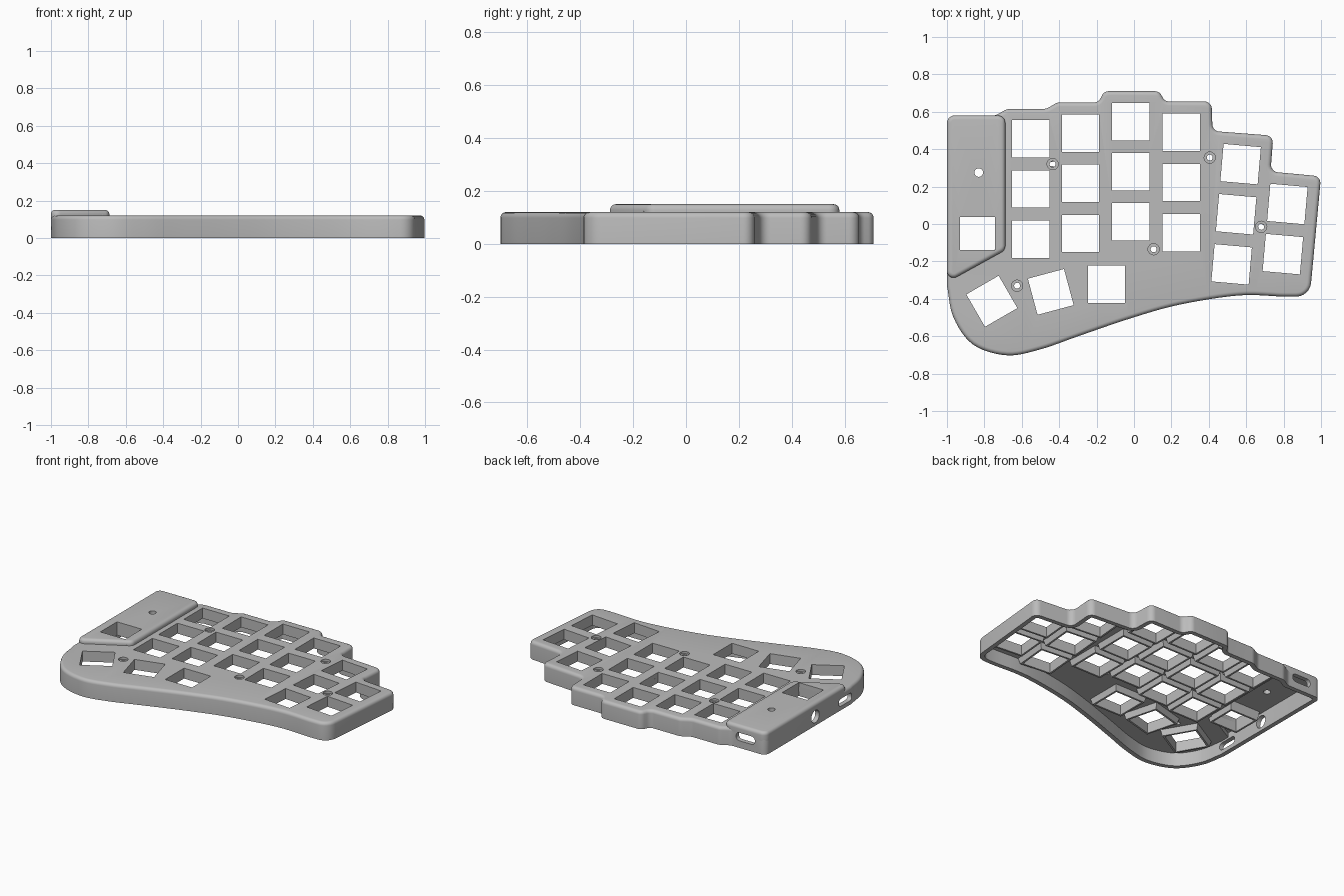
import bpy, bmesh, math
from mathutils import Vector, Matrix

cube = bpy.data.objects.get("Cube")
if cube:
    bpy.data.objects.remove(cube, do_unlink=True)

grey = bpy.data.materials.new("matte_grey")
grey.use_nodes = True
COLOUR = (0.5, 0.5, 0.5, 1)
grey.diffuse_color = COLOUR
grey.node_tree.nodes["Principled BSDF"].inputs["Base Color"].default_value = COLOUR

TOP, CEILING, WALL, ROUND = 0.12, 0.09, 0.03, 0.022


def fillet(corners, steps=6):
    """Round each (x, y, radius) corner of a closed loop; radius 0 keeps the point."""
    loop = []
    for i, (x, y, r) in enumerate(corners):
        p = Vector((x, y))
        if not r:
            loop.append(p)
            continue
        a = (Vector(corners[i - 1][:2]) - p).normalized()
        b = (Vector(corners[(i + 1) % len(corners)][:2]) - p).normalized()
        half = a.angle(b) / 2
        centre = p + (a + b).normalized() * (r / math.sin(half))
        start = p + a * (r / math.tan(half)) - centre
        end = p + b * (r / math.tan(half)) - centre
        sweep = start.angle_signed(end)
        for k in range(steps + 1):
            loop.append(centre + Matrix.Rotation(-sweep * k / steps, 2) @ start)
    return loop


def spline(points, steps=6):
    """Smooth open curve through the points."""
    p = [Vector(q) for q in points]
    p = [p[0] * 2 - p[1]] + p + [p[-1] * 2 - p[-2]]
    out = []
    for a, b, c, d in zip(p, p[1:], p[2:], p[3:]):
        for k in range(steps):
            t = k / steps
            out.append(b + (c - a) * t / 2 + (a * 2 - b * 5 + c * 4 - d) * t * t / 2
                       + (b * 3 - a - c * 3 + d) * t ** 3 / 2)
    return out + [p[-2]]


def inset(loop, dist):
    """Move a clockwise loop inwards."""
    out = []
    for i, p in enumerate(loop):
        a = (p - loop[i - 1]).normalized()
        b = (loop[(i + 1) % len(loop)] - p).normalized()
        na, nb = Vector((a.y, -a.x)), Vector((b.y, -b.x))
        out.append(p + (na + nb) * (dist / (1 + na.dot(nb))))
    return out


def rect(w, h, cx=0, cy=0, r=0):
    return fillet([(cx + sx * w / 2, cy + sy * h / 2, r)
                   for sx, sy in ((-1, 1), (1, 1), (1, -1), (-1, -1))])


def circle(x, y, r, n=24):
    return [Vector((x + r * math.cos(k * math.tau / n), y - r * math.sin(k * math.tau / n)))
            for k in range(n)]


def loft(bm, rings, matrix=Matrix(), tube=False):
    """Skin a list of (loop, height) rings, capped or joined end to start."""
    vs = [[bm.verts.new(matrix @ Vector((p.x, p.y, z))) for p in loop] for loop, z in rings]
    pairs = list(zip(vs, vs[1:])) + ([(vs[-1], vs[0])] if tube else [])
    for a, b in pairs:
        for i in range(len(a)):
            bm.faces.new((a[i - 1], a[i], b[i], b[i - 1]))
    if not tube:
        bm.faces.new(vs[0])
        bm.faces.new(vs[-1])


def finish(name, bm):
    bmesh.ops.recalc_face_normals(bm, faces=bm.faces)
    mesh = bpy.data.meshes.new(name)
    bm.to_mesh(mesh)
    bm.free()
    mesh.materials.append(grey)
    ob = bpy.data.objects.new(name, mesh)
    bpy.context.collection.objects.link(ob)
    return ob


def cut(ob, cutters):
    for c in cutters:
        m = ob.modifiers.new(c.name, "BOOLEAN")
        m.operation, m.solver, m.object = "DIFFERENCE", "EXACT", c
    bpy.context.view_layer.update()
    mesh = bpy.data.meshes.new_from_object(ob.evaluated_get(bpy.context.evaluated_depsgraph_get()))
    ob.modifiers.clear()
    ob.data = mesh


def shell(name, loop, base, ceiling, top):
    """Open-bottomed shell with a rounded top edge."""
    rings = [(inset(loop, WALL), ceiling), (inset(loop, WALL), base), (loop, base)]
    for k in range(6):
        a = k / 5 * math.pi / 2
        rings.append((inset(loop, ROUND * (1 - math.cos(a))), top - ROUND * (1 - math.sin(a))))
    bm = bmesh.new()
    loft(bm, rings)
    return finish(name, bm)


# Case outline: stepped back and right side, flowing front edge
steps = [(-1, .58, .04), (-.74, .58, .06), (-.68, .615, .06), (-.47, .615, .06), (-.41, .65, .06),
         (-.19, .65, .04), (-.16, .71, .04), (.135, .71, .04), (.165, .655, .04),
         (.415, .655, .04), (.42, .497, .04), (.745, .472, .04), (.73, .28, .04),
         (1, .255, .04), (.94, -.388, .08)]
front = spline([(.8, -.388), (.56, -.382), (.24, -.432), (-.02, -.505), (-.29, -.597),
                (-.5, -.67), (-.68, -.702), (-.86, -.645), (-.965, -.5), (-1, -.33)])
outline = fillet(steps + [(p.x, p.y, 0) for p in front])
case = shell("case_shell", outline, 0, CEILING, TOP)

# Raised cover over the electronics
cover_loop = fillet([(-1, .58, .04), (-.688, .58, .04), (-.688, -.14, .04), (-1, -.312, .035)])
cover = shell("electronics_cover", cover_loop, CEILING, TOP, 0.15)

# Key positions: x, y, turn in degrees
keys = [(x, y - .268 * k, 0) for x, y in ((-.553, .455), (-.286, .485), (-.018, .547), (.252, .49))
        for k in range(3)]
keys += [(.57 - .024 * k, .32 - .268 * k, -5) for k in range(3)]
keys += [(.82 - .024 * k, .107 - .268 * k, -5) for k in range(2)]
keys += [(-.147, -.323, 0), (-.445, -.363, 15), (-.76, -.413, 30)]
screws = [(-.435, .32), (.405, .355), (.68, -.015), (.105, -.135), (-.625, -.33)]
KEY, EXTRA = 0.2, (0.185, 0.177)
extra_place = Matrix.Translation((-.837, -.05, 0))


def place(x, y, turn):
    return Matrix.Translation((x, y, 0)) @ Matrix.Rotation(math.radians(turn), 4, "Z")


# Cutters: key openings, screw holes, sunken screw seats, ports, cover pocket
bm = bmesh.new()
for key in keys:
    loft(bm, [(rect(KEY, KEY), .05), (rect(KEY, KEY), .2)], place(*key))
for x, y in screws:
    loft(bm, [(circle(x, y, .016), .05), (circle(x, y, .016), .2)])
key_cutter = finish("key_cutter", bm)

bm = bmesh.new()
for x, y in screws:
    loft(bm, [(circle(x, y, .03), .105), (circle(x, y, .03), .2)])
seat_cutter = finish("seat_cutter", bm)

bm = bmesh.new()
loft(bm, [(inset(cover_loop, WALL), .05), (inset(cover_loop, WALL), .2)])
pocket_cutter = finish("pocket_cutter", bm)

bm = bmesh.new()
to_left = Matrix(((0, 0, 1, 0), (1, 0, 0, 0), (0, 1, 0, 0), (0, 0, 0, 1)))
to_back = Matrix(((1, 0, 0, 0), (0, 0, 1, 0), (0, 1, 0, 0), (0, 0, 0, 1)))
for loop, matrix, near, far in ((rect(.14, .054, -.85, .075, .024), to_back, .52, .62),
                                (circle(.05, .062, .042), to_left, -1.05, -.94),
                                (rect(.14, .05, -.27, .052, .022), to_left, -1.05, -.94)):
    loft(bm, [(loop, near), (loop, far)], matrix)
port_cutter = finish("port_cutter", bm)

bm = bmesh.new()
loft(bm, [(rect(*EXTRA), .1), (rect(*EXTRA), .2)], extra_place)
loft(bm, [(circle(-.83, .275, .023), .1), (circle(-.83, .275, .023), .2)])
cover_cutter = finish("cover_cutter", bm)

cut(case, [key_cutter, seat_cutter, pocket_cutter, port_cutter])
cut(cover, [cover_cutter, port_cutter])
for c in (key_cutter, seat_cutter, pocket_cutter, port_cutter, cover_cutter):
    bpy.data.objects.remove(c, do_unlink=True)


# Switch sockets hanging below each opening
def socket(bm, w, h, matrix, low, high):
    inner, rim, root = rect(w, h), rect(w + .025, h + .025), rect(w + .045, h + .045)
    loft(bm, [(inner, high), (inner, low), (rim, low), (root, high)], matrix, tube=True)


bm = bmesh.new()
for key in keys:
    socket(bm, KEY, KEY, place(*key), .05, .095)
sockets = finish("key_sockets", bm)
bm = bmesh.new()
socket(bm, *EXTRA, extra_place, .06, .125)
cover_socket = finish("cover_socket", bm)

# Smooth the rounded edges only
for ob in (case, cover, sockets, cover_socket):
    bpy.ops.object.select_all(action="DESELECT")
    ob.select_set(True)
    bpy.context.view_layer.objects.active = ob
    bpy.ops.object.shade_smooth_by_angle(angle=math.radians(35))
